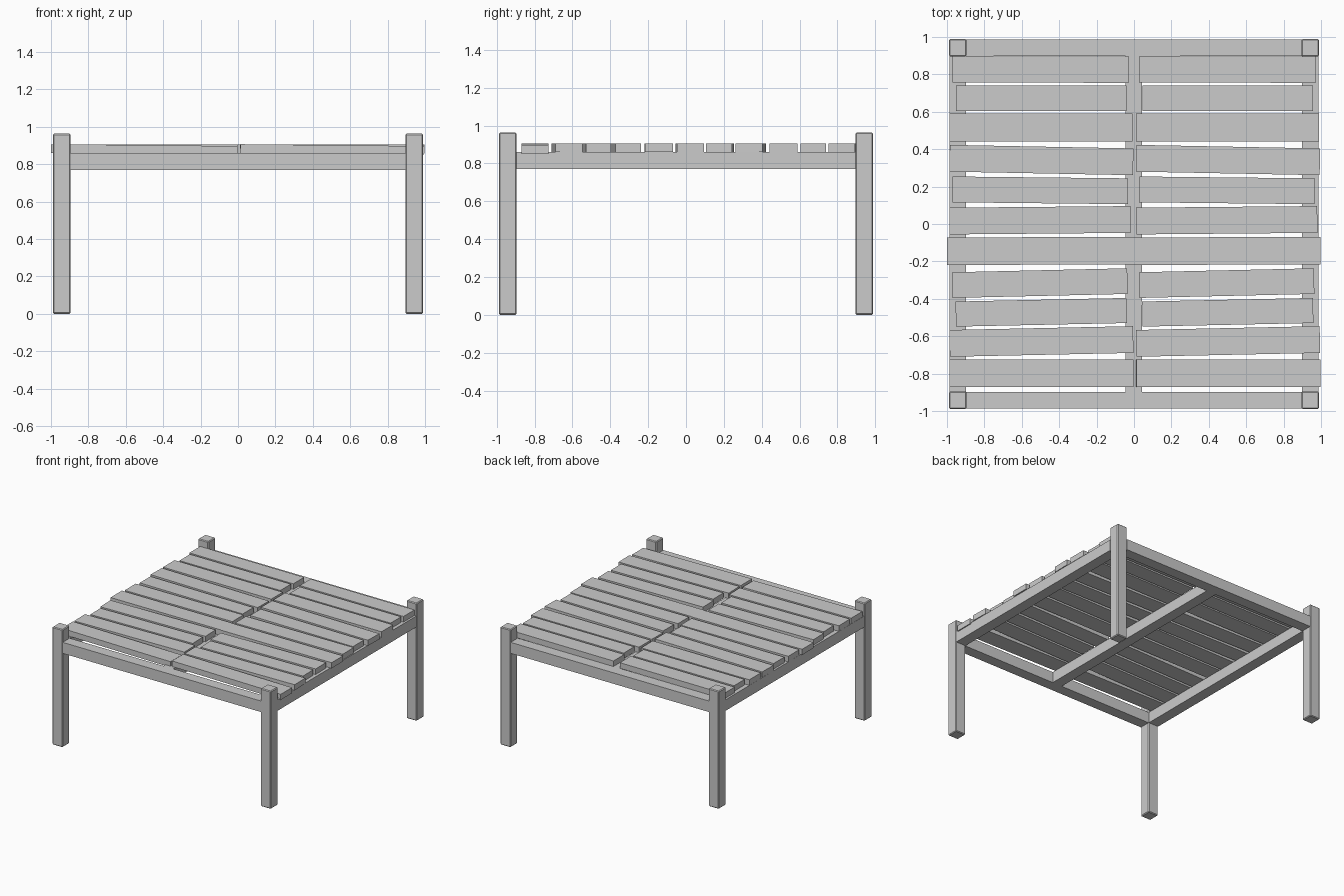
import bpy
import math
from mathutils import Euler

if "Cube" in bpy.data.objects:
    bpy.data.objects.remove(bpy.data.objects["Cube"])


def box(name, center, size, rot=(0, 0, 0), bevel=0.0):
    bpy.ops.mesh.primitive_cube_add(size=1, location=center, rotation=Euler(rot))
    ob = bpy.context.object
    ob.name = name
    ob.scale = size
    bpy.ops.object.transform_apply(location=False, rotation=False, scale=True)
    if bevel:
        mod = ob.modifiers.new("edge_bevel", 'BEVEL')
        mod.width = bevel
        mod.segments = 1
    return ob


POST = 0.09           # post thickness
C = 0.942             # post centre offset
INNER = 2 * C - POST  # clear span between posts
RAIL_Z = 0.815

# corner posts
for sx, side in ((-1, "left"), (1, "right")):
    for sy, end in ((-1, "front"), (1, "back")):
        box(f"{end}_{side}_leg", (sx * C, sy * C, 0.4815), (0.093, 0.093, 0.963), bevel=0.006)

# frame rails and centre beam
for s, end, side in ((-1, "front", "left"), (1, "back", "right")):
    box(f"{end}_rail", (0, s * C, RAIL_Z), (INNER, POST, POST))
    box(f"{side}_rail", (s * C, 0, RAIL_Z), (POST, INNER, POST))
box("center_beam", (-0.002, 0, RAIL_Z), (0.088, INNER, POST))

# slat pairs: left end x, right end x, centre y, width, yaw in degrees, tilt in degrees
rows = [
    (-0.970, -0.028, 0.826, 0.140, -0.2, 0.0),
    (-0.953, -0.040, 0.672, 0.136, 0.0, 0.0),
    (-0.986, -0.008, 0.515, 0.150, 0.0, 0.0),
    (-0.986, -0.004, 0.342, 0.143, -1.1, 0.0),
    (-0.970, -0.032, 0.180, 0.138, -0.6, 0.0),
    (-0.986, -0.018, 0.020, 0.143, 0.5, 0.0),
    (-1.000, 0.000, -0.144, 0.147, 0.2, 0.0),
    (-0.971, -0.035, -0.316, 0.137, 1.3, 0.0),
    (-0.953, -0.040, -0.472, 0.134, 1.2, 0.0),
    (-0.986, -0.004, -0.628, 0.143, 1.2, 0.0),
    (-0.986, -0.002, -0.798, 0.145, 0.0, 0.6),
]
for i, (x0, x1, y, width, yaw, tilt) in enumerate(rows, 1):
    z = 0.8825 if tilt == 0 else 0.8785
    for shift, side in ((0, "left"), (0.998, "right")):
        box(f"{side}_slat_{i:02d}", ((x0 + x1) / 2 + shift, y, z), (x1 - x0, width, 0.046),
            (0, math.radians(tilt), math.radians(yaw)))
